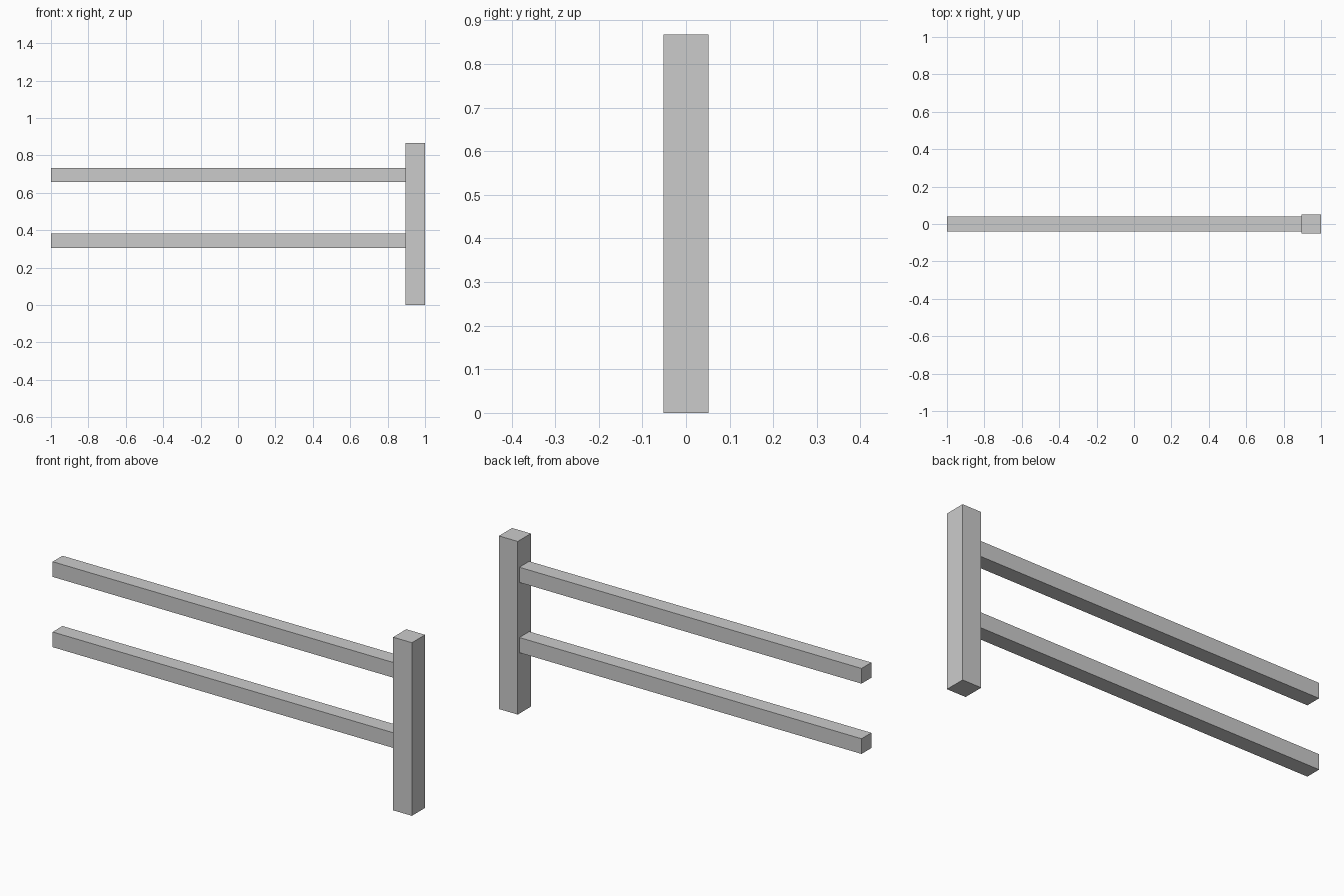
import bpy

if "Cube" in bpy.data.objects:
    bpy.data.objects.remove(bpy.data.objects["Cube"])


def box(name, x, y, z):
    """Add a box spanning the given (min, max) ranges."""
    spans = (x, y, z)
    bpy.ops.mesh.primitive_cube_add(size=1, location=[(a + b) / 2 for a, b in spans])
    ob = bpy.context.object
    ob.name = name
    ob.scale = [b - a for a, b in spans]
    bpy.ops.object.transform_apply(location=False, rotation=False, scale=True)
    return ob


POST_W, POST_H = 0.104, 0.867
RAIL_D, RAIL_H = 0.078, 0.076

# Upright post at the right end
box("fence_post", (1 - POST_W, 1), (-POST_W / 2, POST_W / 2), (0, POST_H))

# Two horizontal rails butting against the post
for name, z in (("lower_rail", 0.343), ("upper_rail", 0.695)):
    box(name, (-1, 1 - POST_W), (-RAIL_D / 2, RAIL_D / 2),
        (z - RAIL_H / 2, z + RAIL_H / 2))
